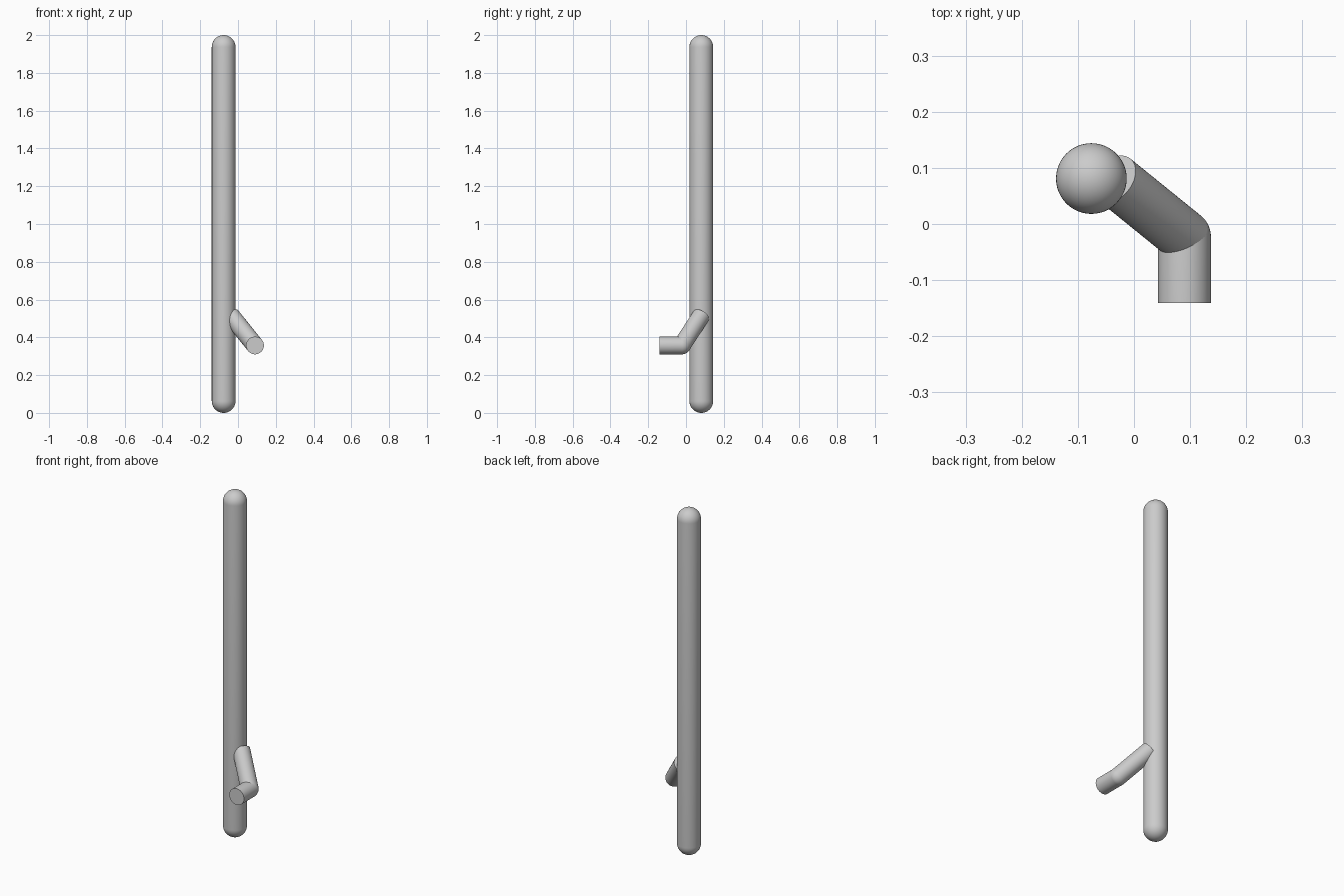
import bpy
import bmesh
from math import sin, cos, pi, radians
from mathutils import Vector, Matrix

cube = bpy.data.objects.get("Cube")
if cube:
    bpy.data.objects.remove(cube, do_unlink=True)

# Single plain grey
grey = bpy.data.materials.new("light_grey")
grey.use_nodes = True
colour = (0.6, 0.6, 0.6, 1)
grey.diffuse_color = colour
grey.node_tree.nodes["Principled BSDF"].inputs["Base Color"].default_value = colour


def rod(name, start, end, radius, round_start=False, round_end=False, sides=48, rings=12):
    """Lathe a rod between two points; a rounded end is a hemisphere centred on its point."""
    start, end = Vector(start), Vector(end)
    axis = end - start
    angles = [i * pi / 2 / rings for i in range(rings + 1)]
    if round_start:
        profile = [(radius * sin(a), -radius * cos(a)) for a in angles]
    else:
        profile = [(0, 0), (radius, 0)]
    if round_end:
        profile += [(radius * cos(a), axis.length + radius * sin(a)) for a in angles]
    else:
        profile += [(radius, axis.length), (0, axis.length)]

    bm = bmesh.new()
    verts = [bm.verts.new((r, 0, z)) for r, z in profile]
    edges = [bm.edges.new(pair) for pair in zip(verts, verts[1:])]
    bmesh.ops.spin(bm, geom=verts + edges, cent=(0, 0, 0), axis=(0, 0, 1),
                   angle=2 * pi, steps=sides, use_duplicate=False)
    bmesh.ops.remove_doubles(bm, verts=bm.verts, dist=1e-5)
    bmesh.ops.recalc_face_normals(bm, faces=bm.faces)
    turn = axis.to_track_quat("Z", "Y").to_matrix().to_4x4()
    bm.transform(Matrix.Translation(start) @ turn)

    mesh = bpy.data.meshes.new(name)
    bm.to_mesh(mesh)
    bm.free()
    mesh.materials.append(grey)
    obj = bpy.data.objects.new(name, mesh)
    bpy.context.collection.objects.link(obj)
    bpy.ops.object.select_all(action="DESELECT")
    obj.select_set(True)
    bpy.context.view_layer.objects.active = obj
    bpy.ops.object.shade_smooth_by_angle(angle=radians(35))
    return obj


# Upright pole with domed ends
pole_radius = 0.063
rod("pole", (-0.076, 0.081, pole_radius), (-0.076, 0.081, 2 - pole_radius),
    pole_radius, round_start=True, round_end=True)

# Bent side branch: slanted arm and level stub meeting at a rounded elbow
branch_radius = 0.047
elbow = (0.09, -0.022, 0.357)
rod("slanted_arm", elbow, (-0.036, 0.08, 0.514), branch_radius, round_start=True)
rod("level_stub", elbow, (0.09, -0.141, 0.357), branch_radius, round_start=True)
